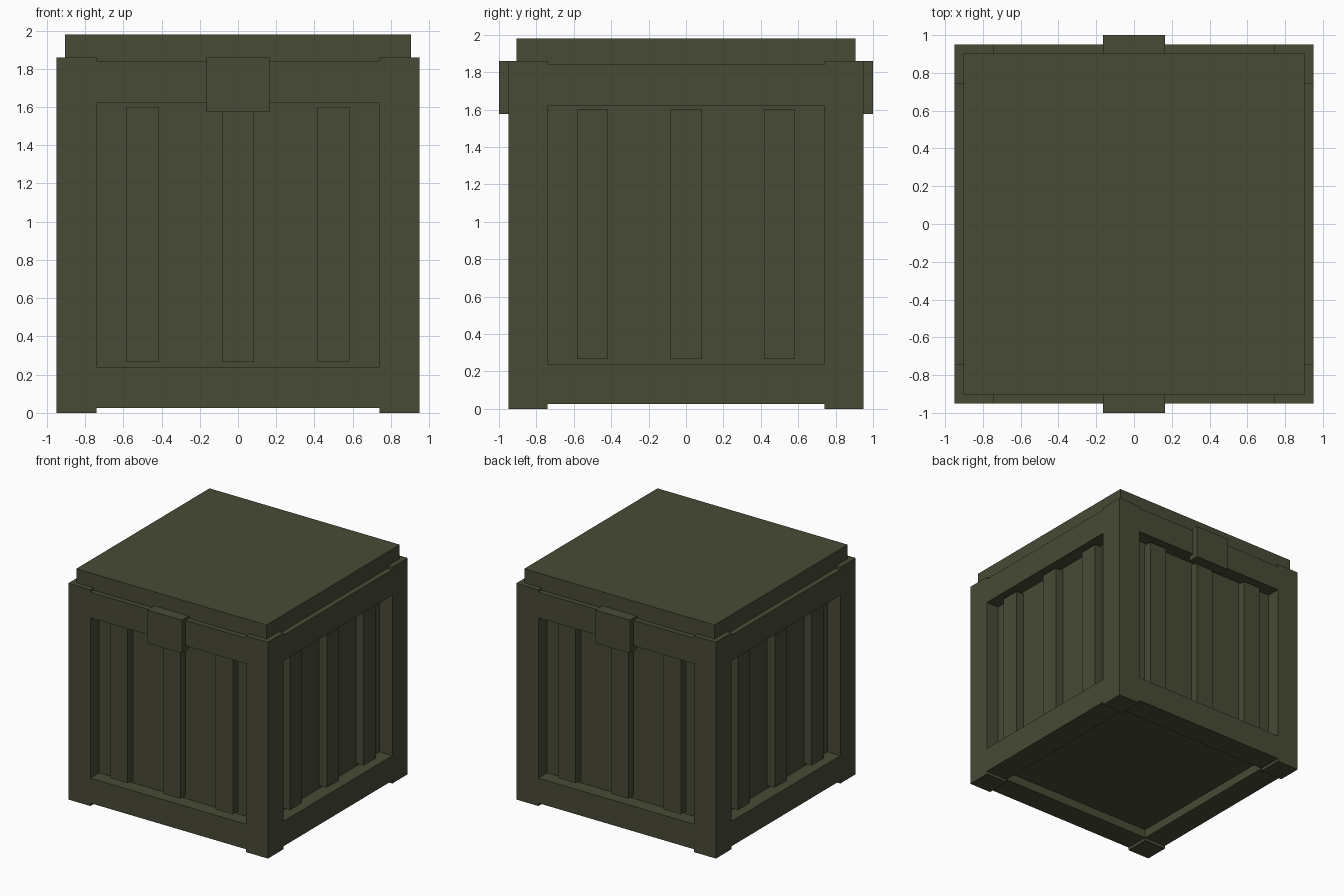
import bpy
import math
from mathutils import Matrix

if "Cube" in bpy.data.objects:
    bpy.data.objects.remove(bpy.data.objects["Cube"])

olive = bpy.data.materials.new("dark olive")
olive.diffuse_color = (0.064, 0.069, 0.036, 1)
olive.use_nodes = True
olive.node_tree.nodes["Principled BSDF"].inputs["Base Color"].default_value = olive.diffuse_color


def box(name, lo, hi, turn=0):
    """Box between two corners, optionally turned about the z axis."""
    verts = [(x, y, z) for x in (lo[0], hi[0]) for y in (lo[1], hi[1]) for z in (lo[2], hi[2])]
    faces = [(0, 1, 3, 2), (4, 6, 7, 5), (0, 4, 5, 1), (2, 3, 7, 6), (0, 2, 6, 4), (1, 5, 7, 3)]
    mesh = bpy.data.meshes.new(name)
    mesh.from_pydata(verts, [], faces)
    mesh.transform(Matrix.Rotation(math.radians(turn), 4, 'Z'))
    mesh.materials.append(olive)
    obj = bpy.data.objects.new(name, mesh)
    bpy.context.collection.objects.link(obj)
    return obj


OUT, IN = 0.95, 0.74   # outer and inner faces of the frame

# Inner body and lid
box("body", (-0.83, -0.83, 0.10), (0.83, 0.83, 1.82))
box("lid", (-0.905, -0.905, 1.80), (0.905, 0.905, 1.98))

# Four sides, each with a corner post, two rails and three ribs
for i, side in enumerate(("front", "right", "back", "left")):
    turn = 90 * i
    box(side + "_corner_post", (-OUT, -OUT, 0), (-IN, -IN, 1.86), turn)
    box(side + "_bottom_rail", (-IN, -OUT, 0.025), (IN, -IN, 0.24), turn)
    box(side + "_top_rail", (-IN, -OUT, 1.62), (IN, -IN, 1.84), turn)
    for n, x in enumerate((-0.5, 0, 0.5)):
        box(f"{side}_rib_{n + 1}", (x - 0.083, -0.903, 0.265), (x + 0.083, -0.80, 1.6), turn)

# Latches on front and back
for side, turn in (("front", 0), ("back", 180)):
    box(side + "_latch", (-0.165, -1.0, 1.575), (0.165, -0.90, 1.86), turn)
